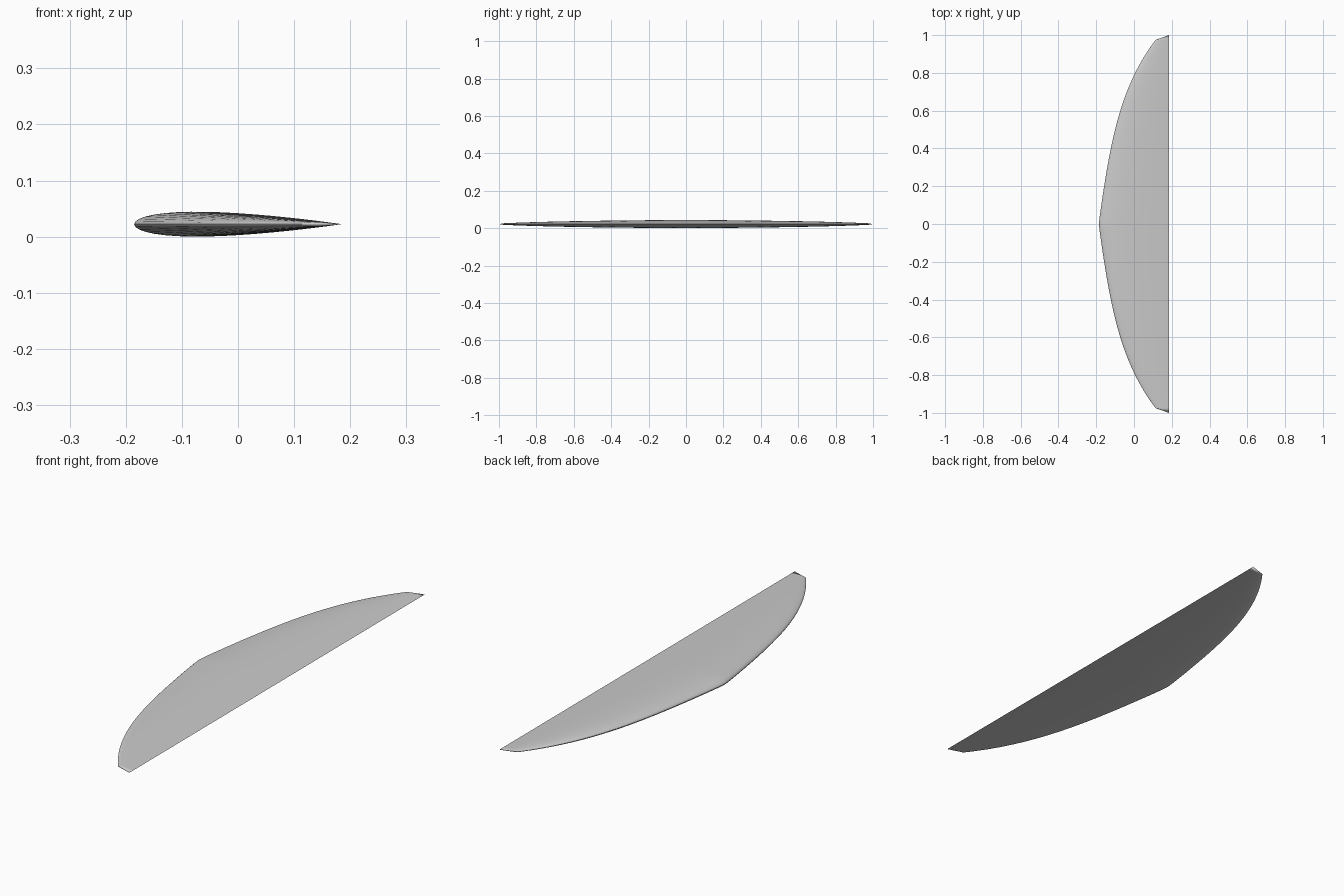
import bpy, bmesh, math

if "Cube" in bpy.data.objects:
    bpy.data.objects.remove(bpy.data.objects["Cube"], do_unlink=True)

TRAILING_X = 0.185
ROOT_CHORD = 0.37
MID_Z = 0.0222
TIP_START = 0.975
STATIONS = 32      # spanwise sections per half
CHORD_STEPS = 20   # points along each airfoil side


def chord(y):
    """Chord length, shrinking along a curved leading edge."""
    s = math.hypot(y, 0.02) - 0.02
    return ROOT_CHORD - 0.14 * s - 0.04 * s**2 - 0.155 * s**4


def half_thickness(t):
    """Symmetric airfoil, 12 percent thick, closed trailing edge."""
    return 0.6 * (0.2969 * math.sqrt(t) - 0.126 * t - 0.3516 * t**2
                  + 0.2843 * t**3 - 0.1036 * t**4)


def section(bm, y, c):
    """Closed ring of vertices: trailing edge, top, nose, bottom."""
    ring = []
    for i in range(2 * CHORD_STEPS):
        a = math.pi * i / CHORD_STEPS
        t = (1 + math.cos(a)) / 2
        side = 1 if i <= CHORD_STEPS else -1
        z = MID_Z + side * c * half_thickness(t)
        ring.append(bm.verts.new((TRAILING_X - c * (1 - t), y, z)))
    return ring


# Wing skin, lofted from tip to tip (t = 0 at the nose)
bm = bmesh.new()
half = [TIP_START * math.sin(0.5 * math.pi * i / STATIONS) for i in range(STATIONS + 1)]
half = [0.012, 0.03] + [y for y in half if y > 0.04]
spans = [-y for y in reversed(half)] + [0] + half
rings = [section(bm, y, chord(y)) for y in spans]

for a, b in zip(rings, rings[1:]):
    for i in range(len(a)):
        j = (i + 1) % len(a)
        bm.faces.new((a[i], a[j], b[j], b[i]))

# Wing tips, closing to a point on the trailing edge
for ring, y in ((rings[0], -1), (rings[-1], 1)):
    point = bm.verts.new((TRAILING_X, y, MID_Z))
    for i in range(len(ring)):
        bm.faces.new((ring[i], ring[(i + 1) % len(ring)], point))

bmesh.ops.recalc_face_normals(bm, faces=bm.faces)
mesh = bpy.data.meshes.new("wing")
bm.to_mesh(mesh)
bm.free()
wing = bpy.data.objects.new("wing", mesh)
bpy.context.collection.objects.link(wing)

# Plain grey finish
grey = bpy.data.materials.new("plain grey")
grey.use_nodes = True
colour = (0.6, 0.6, 0.6, 1)
grey.diffuse_color = colour
grey.node_tree.nodes["Principled BSDF"].inputs["Base Color"].default_value = colour
mesh.materials.append(grey)

# Smooth skin with a crisp trailing edge
bpy.context.view_layer.objects.active = wing
wing.select_set(True)
bpy.ops.object.shade_smooth_by_angle(angle=math.radians(35))
